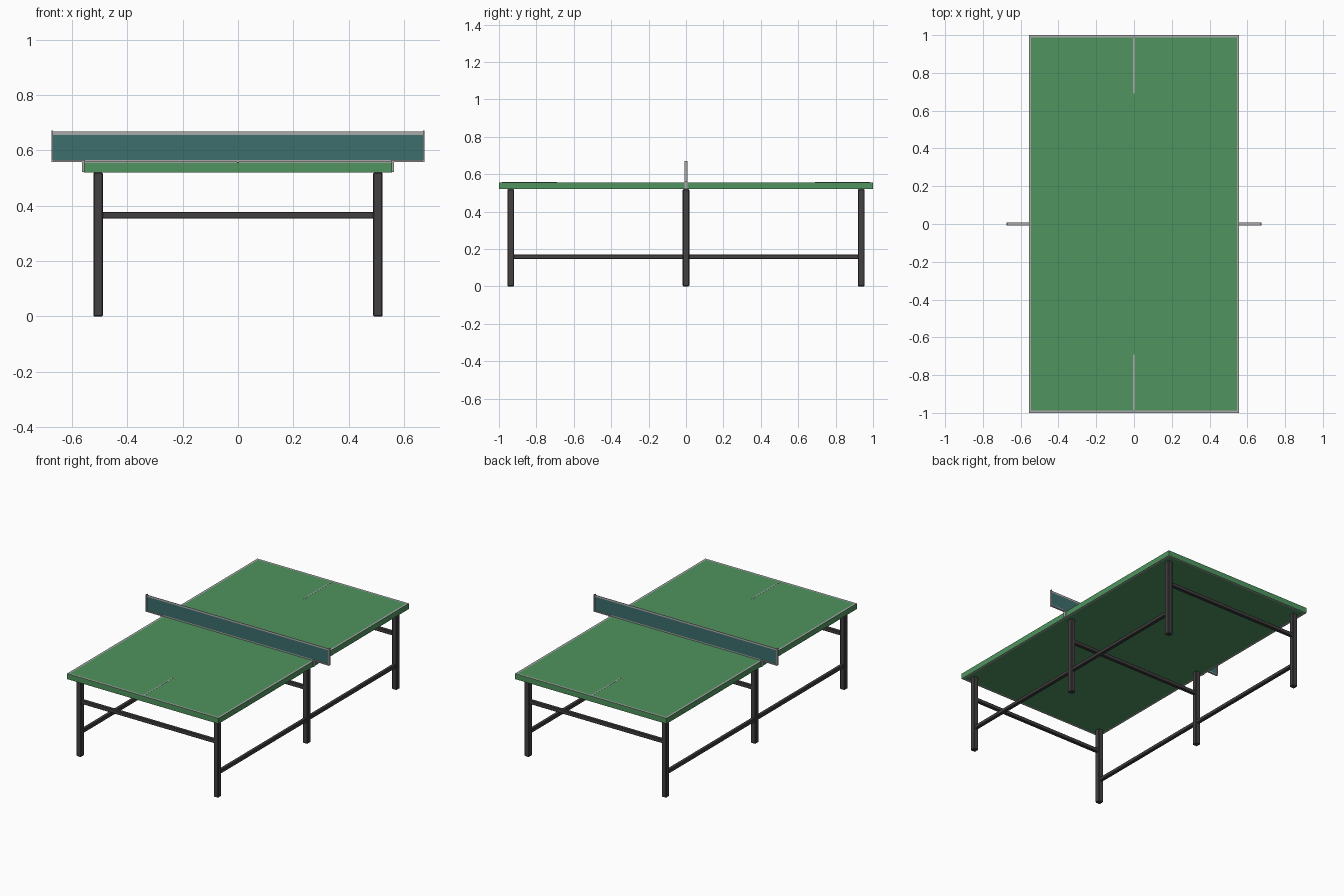
import bpy, bmesh

if "Cube" in bpy.data.objects:
    bpy.data.objects.remove(bpy.data.objects["Cube"])


def material(name, rgb):
    m = bpy.data.materials.new(name)
    m.diffuse_color = (*rgb, 1)
    m.use_nodes = True
    m.node_tree.nodes["Principled BSDF"].inputs["Base Color"].default_value = m.diffuse_color
    return m


GREEN = material("table green", (0.080, 0.296, 0.114))
GRAY = material("line gray", (0.40, 0.40, 0.40))
DARK = material("frame charcoal", (0.055, 0.050, 0.050))
TEAL = material("net teal", (0.045, 0.156, 0.150))


def box(name, x, y, z, mat, bevel=0.0):
    """Box from (min, max) ranges on each axis."""
    bm = bmesh.new()
    bmesh.ops.create_cube(bm, size=1)
    for v in bm.verts:
        v.co = [r[0] if c < 0 else r[1] for c, r in zip(v.co, (x, y, z))]
    if bevel:
        bmesh.ops.bevel(bm, geom=bm.edges[:], offset=bevel, segments=1, affect='EDGES')
    me = bpy.data.meshes.new(name)
    bm.to_mesh(me)
    bm.free()
    ob = bpy.data.objects.new(name, me)
    bpy.context.collection.objects.link(ob)
    me.materials.append(mat)
    return ob


W, L, BOTTOM, TOP = 0.557, 1.0, 0.52, 0.557

# Table top with an inset gray border on the upper and lower faces
top = box("table_top", (-W, W), (-L, L), (BOTTOM, TOP), GREEN)
top.data.materials.append(GRAY)
bm = bmesh.new()
bm.from_mesh(top.data)
bm.normal_update()
flat = [f for f in bm.faces if abs(f.normal.z) > 0.9]
for f in bmesh.ops.inset_individual(bm, faces=flat, thickness=0.018)["faces"]:
    f.material_index = 1
for f in flat:
    f.material_index = 0
bm.to_mesh(top.data)
bm.free()

# Faint centre line on each half
for s, end in ((-1, "front"), (1, "back")):
    ys = sorted((s * 0.69, s * 0.985))
    box(f"centre_line_{end}", (-0.004, 0.004), ys, (TOP - 0.001, TOP + 0.0008), GRAY)

# Six legs and the rails across each pair
LX, LY, R = 0.505, 0.937, 0.0175
for y, row in ((-LY, "front"), (0, "middle"), (LY, "back")):
    for s, side in ((-1, "left"), (1, "right")):
        x = s * LX
        box(f"{row}_{side}_leg", (x - R, x + R), (y - R, y + R), (0, BOTTOM), DARK, 0.004)
    box(f"{row}_cross_rail", (-LX, LX), (y - 0.012, y + 0.012), (0.353, 0.378), DARK, 0.003)

# Long low rails on both sides
for s, side in ((-1, "left"), (1, "right")):
    x = s * LX
    box(f"{side}_long_rail", (x - 0.012, x + 0.012), (-LY, LY), (0.146, 0.170), DARK, 0.003)

# Net with gray tape
NX, T = 0.67, 0.0012
box("net_mesh", (-NX, NX), (-T, T), (0.566, 0.656), TEAL)
box("net_top_tape", (-NX, NX), (-T, T), (0.656, 0.668), GRAY)
box("net_bottom_tape", (-NX, NX), (-T, T), (0.558, 0.566), GRAY)

# Net posts, arms and table clamps
for s, side in ((-1, "left"), (1, "right")):
    def xs(a, b):
        return sorted((s * a, s * b))
    box(f"{side}_net_post", xs(0.668, 0.674), (-0.007, 0.007), (0.558, 0.672), GRAY)
    box(f"{side}_net_arm", xs(0.552, 0.672), (-0.007, 0.007), (0.558, 0.565), GRAY)
    box(f"{side}_net_clamp", xs(0.555, 0.563), (-0.009, 0.009), (0.521, 0.562), GRAY)
